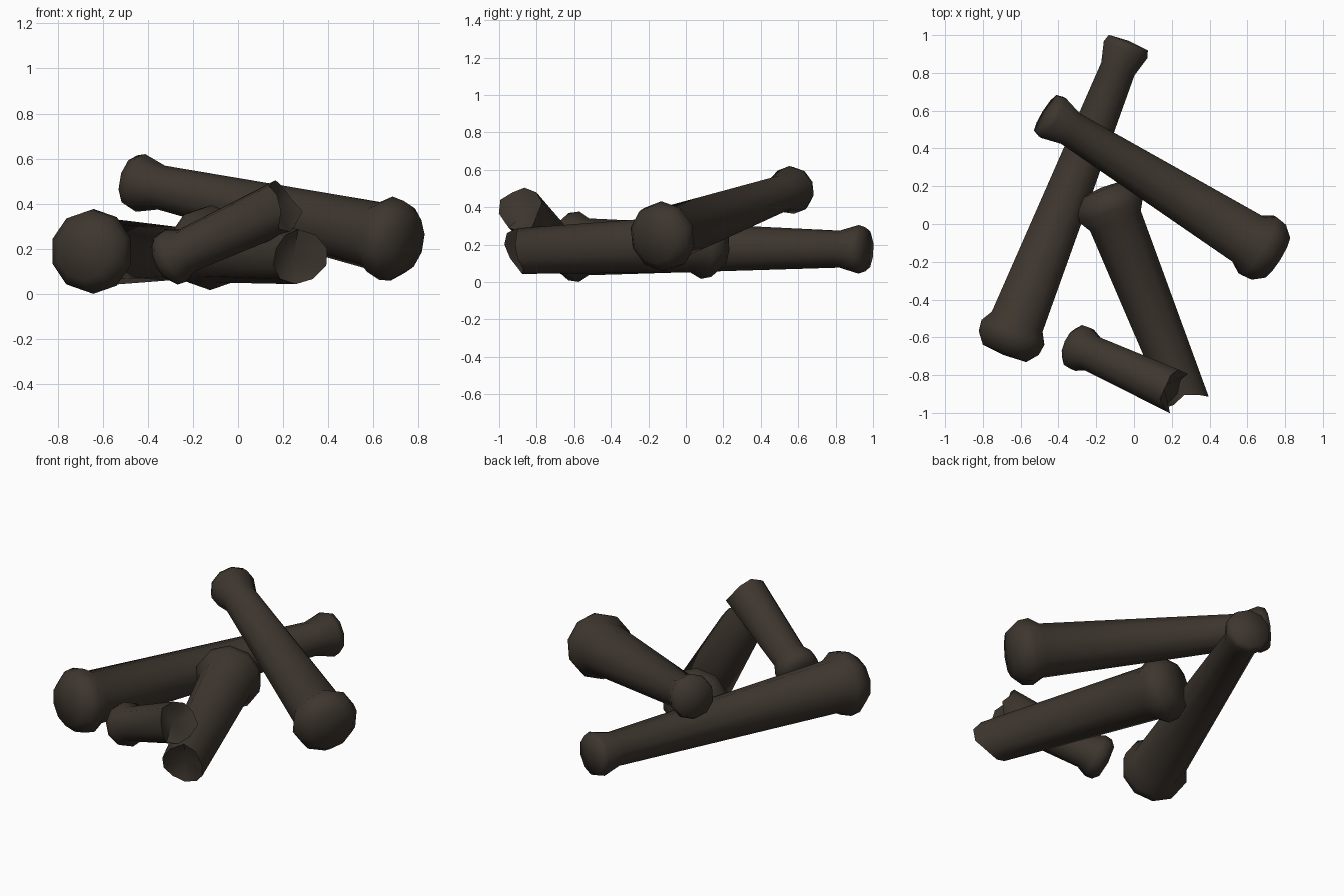
import bpy, bmesh, math
from mathutils import Vector

cube = bpy.data.objects.get("Cube")
if cube:
    bpy.data.objects.remove(cube, do_unlink=True)

SIDES = 10

charred = bpy.data.materials.new("charred_brown")
charred.use_nodes = True
colour = (0.048, 0.037, 0.028, 1)
charred.diffuse_color = colour
charred.node_tree.nodes["Principled BSDF"].inputs["Base Color"].default_value = colour


def make_bone(name, start, end, head, tail, jag=None):
    """Loft rings from start to end; head and tail hold (distance, radius),
    measured from their own tip. jag shifts the last ring to look snapped."""
    start, end = Vector(start), Vector(end)
    length = (end - start).length
    axis = (end - start).normalized()
    side = axis.cross(Vector((0, 0, 1))).normalized()
    up = side.cross(axis)
    profile = list(head) + [(length - d, r) for d, r in tail]

    bm = bmesh.new()
    rings = []
    for k, (dist, radius) in enumerate(profile):
        ring = []
        for i in range(SIDES):
            a = math.tau * (i + 0.5) / SIDES
            shift = jag[i] if jag and k == len(profile) - 1 else 0
            offset = (side * math.cos(a) + up * math.sin(a)) * radius
            ring.append(bm.verts.new(start + axis * (dist + shift) + offset))
        rings.append(ring)
    for r0, r1 in zip(rings, rings[1:]):
        for i in range(SIDES):
            j = (i + 1) % SIDES
            bm.faces.new((r0[i], r0[j], r1[j], r1[i]))

    # Slightly domed knob cap, or hollow centre on a snapped end
    for ring, centre in ((rings[0], start - axis * 0.01),
                         (rings[-1], end + axis * (-0.05 if jag else 0.01))):
        hub = bm.verts.new(centre)
        for i in range(SIDES):
            bm.faces.new((ring[i], ring[(i + 1) % SIDES], hub))
    bmesh.ops.recalc_face_normals(bm, faces=bm.faces)

    mesh = bpy.data.meshes.new(name)
    bm.to_mesh(mesh)
    bm.free()
    mesh.materials.append(charred)
    obj = bpy.data.objects.new(name, mesh)
    bpy.context.collection.objects.link(obj)
    bpy.ops.object.select_all(action='DESELECT')
    obj.select_set(True)
    bpy.context.view_layer.objects.active = obj
    bpy.ops.object.shade_smooth_by_angle(angle=math.radians(50 if jag else 80))


# Knob profiles
big_knob = [(0, 0.13), (0.06, 0.18), (0.12, 0.188), (0.18, 0.152)]
small_tail = [(0.15, 0.099), (0.04, 0.13), (0, 0.117)]
small_knob = [(0, 0.09), (0.03, 0.122), (0.07, 0.126), (0.13, 0.1)]

# Two whole bones
make_bone("long_bone", (-0.685, -0.685, 0.19), (-0.03, 0.96, 0.175),
          big_knob, small_tail)
make_bone("leaning_bone", (0.755, -0.175, 0.225), (-0.465, 0.585, 0.5),
          big_knob, small_tail)

# Two snapped bones
make_bone("snapped_bone", (-0.165, 0.185, 0.21), (0.265, -0.90, 0.165),
          big_knob, [(0, 0.122)],
          [0.03, 0.03, 0.0, 0.03, 0.06, 0.05, 0.0, -0.02, -0.03, 0.0])
make_bone("snapped_fragment", (-0.335, -0.635, 0.143), (0.2, -0.88, 0.39),
          small_knob, [(0, 0.12)],
          [0.04, 0.0, 0.01, 0.0, 0.0, 0.03, -0.02, -0.01, -0.03, 0.03])
